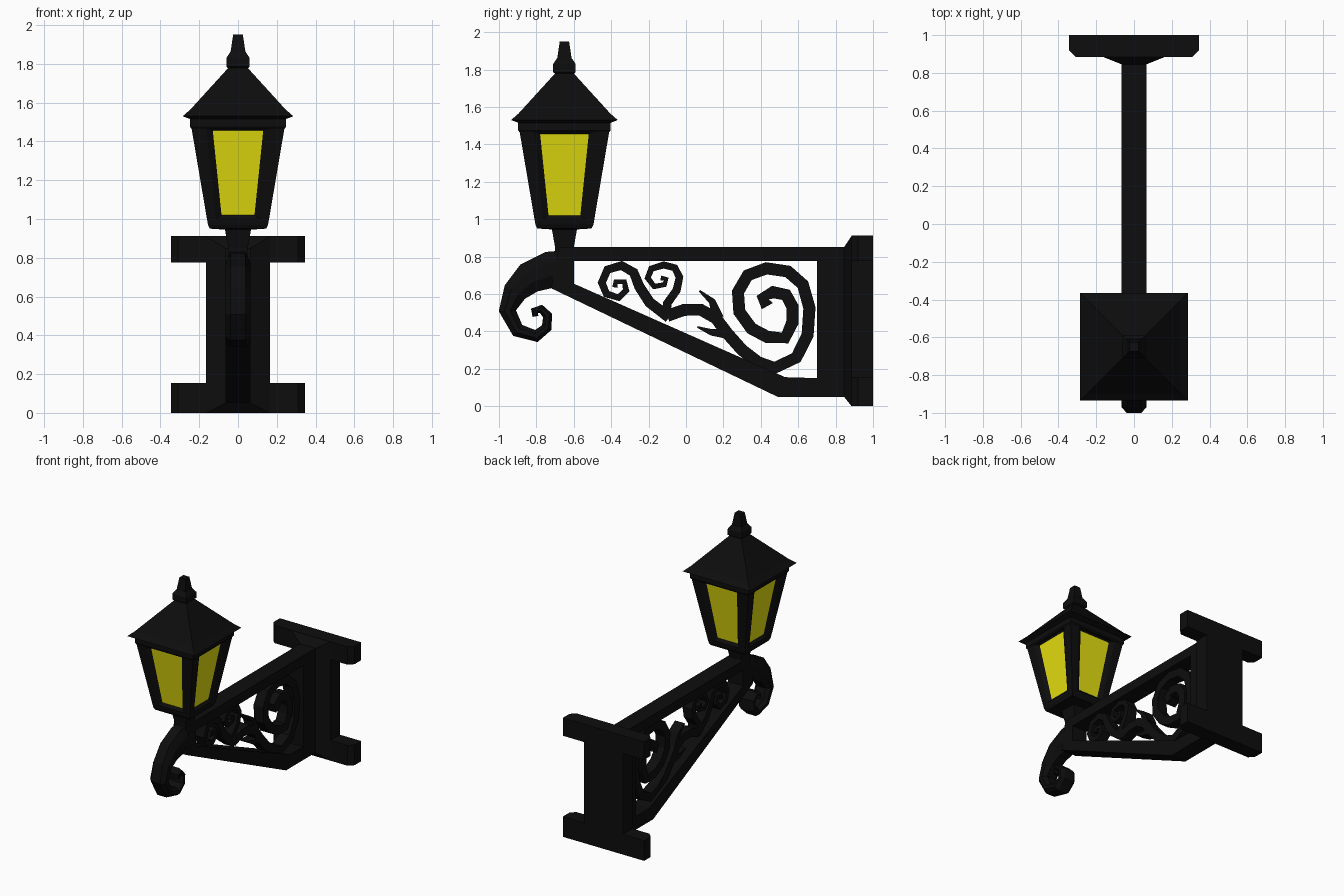
import bpy, bmesh
from mathutils import Vector, Matrix
from math import pi

if "Cube" in bpy.data.objects:
    bpy.data.objects.remove(bpy.data.objects["Cube"])


def material(name, color):
    m = bpy.data.materials.new(name)
    m.diffuse_color = color
    m.use_nodes = True
    m.node_tree.nodes["Principled BSDF"].inputs["Base Color"].default_value = m.diffuse_color
    return m


IRON = material("black_iron", (0.004, 0.004, 0.004, 1))
GLOW = material("yellow_glass", (0.8, 0.75, 0.005, 1))
CY = -0.65      # lantern axis


def finish(name, bm, mat):
    bmesh.ops.recalc_face_normals(bm, faces=bm.faces)
    me = bpy.data.meshes.new(name)
    bm.to_mesh(me)
    bm.free()
    me.materials.append(mat)
    ob = bpy.data.objects.new(name, me)
    bpy.context.collection.objects.link(ob)
    return ob


def loft(name, rings, cyclic=False, mat=IRON):
    """Skin a run of equal rings, capped unless cyclic."""
    bm = bmesh.new()
    vr = [[bm.verts.new(p) for p in r] for r in rings]
    n = len(vr[0])
    pairs = list(zip(vr, vr[1:])) + ([(vr[-1], vr[0])] if cyclic else [])
    for a, b in pairs:
        for i in range(n):
            j = (i + 1) % n
            bm.faces.new((a[i], a[j], b[j], b[i]))
    if not cyclic:
        bm.faces.new(vr[0])
        bm.faces.new(vr[-1])
    return finish(name, bm, mat)


def square_stack(name, profile):
    """Square tower from (half width, z) pairs on the lantern axis."""
    return loft(name, [[(sx * h, CY + sy * h, z) for sx, sy in
                        ((-1, -1), (1, -1), (1, 1), (-1, 1))] for h, z in profile])


def ribbon(name, pts, w0, w1, section):
    """Sweep a section along (y, z[, half width]) points given in hundredths."""
    p = [Vector(q[:2]) / 100 for q in pts]
    rings = []
    for i, c in enumerate(p):
        t = Vector((0, 0))
        if i > 0:
            t += (c - p[i - 1]).normalized()
        if i < len(p) - 1:
            t += (p[i + 1] - c).normalized()
        t.normalize()
        w = pts[i][2] if len(pts[i]) > 2 else w0 + (w1 - w0) * i / (len(p) - 1)
        nrm = Vector((-t.y, t.x)) * w / 100
        rings.append([(x, c.x + u * nrm.x, c.y + u * nrm.y) for u, x in section])
    return loft(name, rings)


# Wall plate: column with a chamfered front, plus two cross bars
def plate_ring(y, hx, z0, z1):
    return [(-hx, y, z0), (hx, y, z0), (hx, y, z1), (-hx, y, z1)]


loft("wall_plate", [plate_ring(1, .165, 0, .91), plate_ring(.885, .165, 0, .91),
                    plate_ring(.845, .065, .05, .85)])
for name, z0, z1 in (("lower_wall_bar", 0, .155), ("upper_wall_bar", .775, .912)):
    outline = [(-.345, 1), (-.345, .92), (-.31, .885), (.31, .885), (.345, .92), (.345, 1)]
    loft(name, [[(x, y, z) for x, y in outline] for z in (z0, z1)])

# Bracket frame: outer and inner corners joined into a closed loop
outer = [(-.72, .63), (.49, .05), (.86, .05), (.86, .85), (-.68, .85)]
inner = [(-.60, .655), (.53, .155), (.70, .15), (.70, .775), (-.60, .775)]
T = .065
loft("bracket_frame", [[(-T, *o), (T, *o), (T, *i), (-T, *i)]
                       for o, i in zip(outer, inner)], cyclic=True)

# Front hook with an eight-sided section
OCT = [(-1, -.038), (-.35, -T), (.35, -T), (1, -.038),
       (1, .038), (.35, T), (-.35, T), (-1, .038)]
ribbon("front_hook", [(-62.5, 74.5, 9), (-72.5, 73, 9.8), (-84, 68.5, 8.5), (-91.5, 61, 6.5),
                      (-95.5, 51, 4.6), (-90, 40.5, 3.8), (-80, 37.5, 3.3), (-74.5, 42, 2.8),
                      (-74, 48.5, 2.6), (-77.5, 52, 2.3), (-81, 51, 2.2), (-80.5, 48, 1.6)],
       0, 0, OCT)

# Scrollwork inside the bracket
FLAT = [(-1, -.04), (1, -.04), (1, .04), (-1, .04)]
ribbon("large_scroll", [(-10, 48.3), (-1, 51.5), (8, 51.5), (16, 47), (22, 39), (30, 30),
                        (38.5, 23.5), (47.5, 20.5), (59, 26), (65, 38), (66, 52.5),
                        (62.5, 65), (54.5, 72), (43, 73.7), (33, 70), (27.8, 61),
                        (28.5, 50.5), (35, 41.5), (43.5, 37), (53, 36.5), (57, 45),
                        (57, 53), (53.5, 59.5), (46.5, 61), (41, 58), (43.5, 53.5)],
       3.2, 3.4, FLAT)
ribbon("middle_scroll", [(-10.5, 47), (-10, 55), (-5, 62), (-3.5, 69), (-6, 74), (-12, 75.5),
                         (-18.5, 73.5), (-20.5, 68.5), (-17, 64), (-11.5, 65),
                         (-10.5, 68), (-13.5, 68.5)], 2.4, 1.3, FLAT)
ribbon("left_scroll", [(-9, 47.5), (-19.5, 55.5), (-25, 64), (-28, 71.5), (-34.5, 75.2),
                       (-42, 73), (-45, 66), (-42.5, 60), (-36, 58), (-32, 62),
                       (-33, 66.5), (-37.5, 66.5), (-38, 63.5)], 3, 1.4, FLAT)
ribbon("upper_leaf", [(17, 47), (14, 56), (7.2, 61.7)], 3.2, .5, FLAT)
ribbon("lower_leaf", [(22, 39), (13.5, 39.5), (6, 42.4)], 3, .4, FLAT)

# Lantern post and base, roof with eave, collar and finial
square_stack("lantern_post", [(.05, .80), (.05, .85), (.067, .945), (.145, .95), (.155, .97)])
square_stack("lantern_roof", [(.24, 1.465), (.247, 1.475), (.247, 1.515), (.285, 1.53),
                              (.245, 1.565), (.04, 1.79)])
square_stack("roof_collar", [(.04, 1.77), (.06, 1.785), (.06, 1.83), (.04, 1.86)])
square_stack("finial", [(.04, 1.85), (.025, 1.95)])


# Lantern sides: frame, bevelled recess and glass pane, turned four times
def depth(z):
    return .155 + (z - .97) / (1.50 - .97) * .09


def quad(h0, z0, h1, z1, sink):
    return [Vector((x, -depth(z) + sink, z)) for x, z in
            ((-h0, z0), (h0, z0), (h1, z1), (-h1, z1))]


loops = [quad(.155, .97, .245, 1.50, 0), quad(.115, 1.0, .165, 1.478, 0),
         quad(.085, 1.02, .13, 1.455, .02)]
frame, glass = bmesh.new(), bmesh.new()
for k in range(4):
    turn = Matrix.Translation((0, CY, 0)) @ Matrix.Rotation(k * pi / 2, 4, 'Z')
    pts = [[turn @ p for p in lp] for lp in loops]
    for a, b in zip(pts, pts[1:]):
        for i in range(4):
            j = (i + 1) % 4
            frame.faces.new([frame.verts.new(p) for p in (a[i], a[j], b[j], b[i])])
    glass.faces.new([glass.verts.new(p) for p in pts[-1]])
bmesh.ops.remove_doubles(frame, verts=frame.verts, dist=1e-4)
finish("lantern_frame", frame, IRON)
panes = finish("lantern_glass", glass, GLOW)
# panes are separate quads, so point each one outward from the axis
for f in panes.data.polygons:
    if f.normal.dot(f.center - Vector((0, CY, f.center.z))) < 0:
        f.flip()
